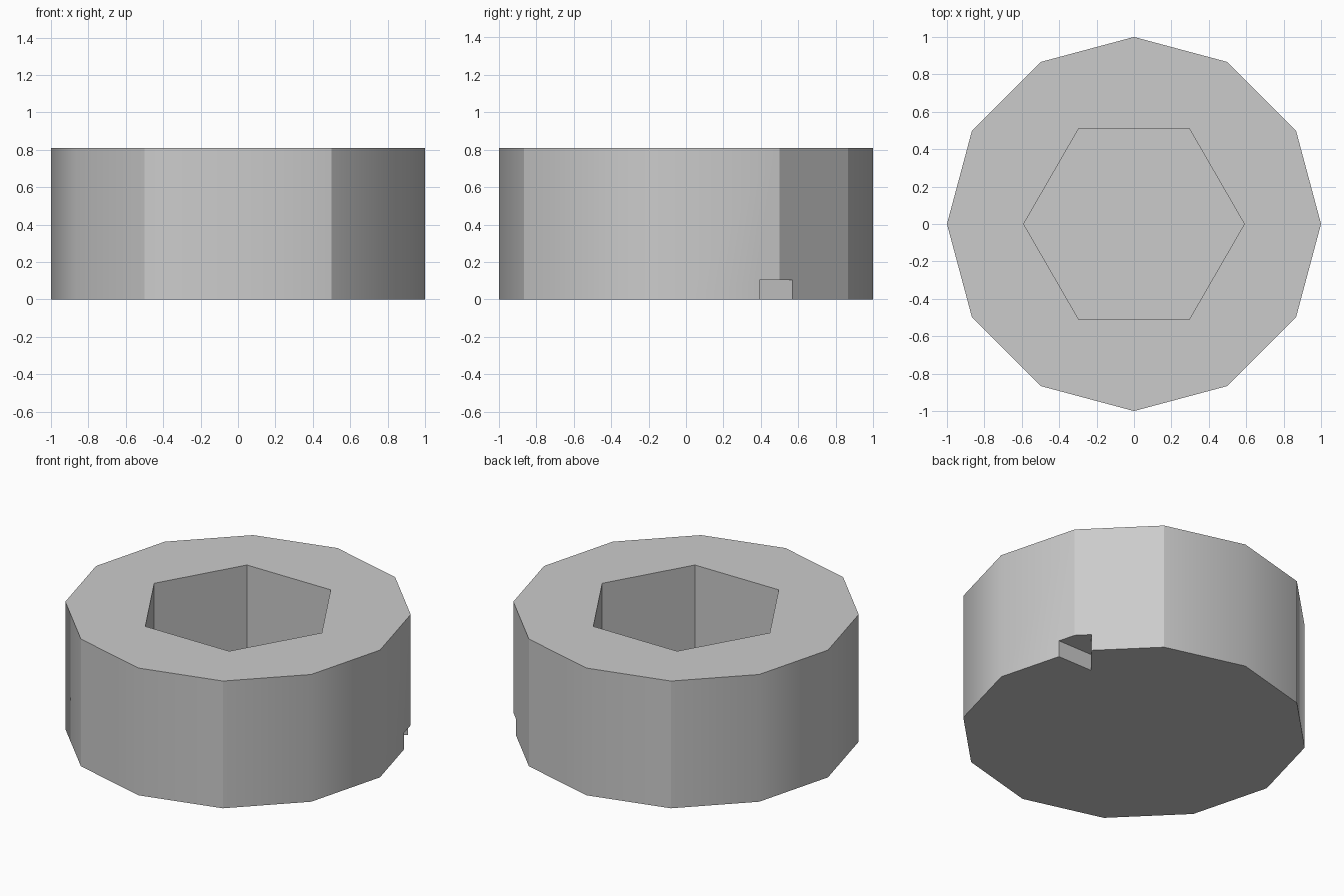
import bpy, bmesh
from math import radians, degrees, cos, sin, atan2, hypot

if "Cube" in bpy.data.objects:
    bpy.data.objects.remove(bpy.data.objects["Cube"])

HEIGHT = 0.81
SOCKET_FLOOR = 0.16
NOTCH_HEIGHT = 0.105


def ring(sides, radius):
    """Points of a regular polygon with a corner on +x."""
    step = radians(360 / sides)
    return [(radius * cos(i * step), radius * sin(i * step)) for i in range(sides)]


def prism(name, outline, bottom, top):
    """Extrude a flat outline between two heights."""
    bm = bmesh.new()
    base = bm.faces.new([bm.verts.new((x, y, bottom)) for x, y in outline])
    out = bmesh.ops.extrude_face_region(bm, geom=[base], use_keep_orig=True)
    moved = [v for v in out["geom"] if isinstance(v, bmesh.types.BMVert)]
    bmesh.ops.translate(bm, verts=moved, vec=(0, 0, top - bottom))
    bmesh.ops.recalc_face_normals(bm, faces=bm.faces)
    mesh = bpy.data.meshes.new(name)
    bm.to_mesh(mesh)
    bm.free()
    obj = bpy.data.objects.new(name, mesh)
    bpy.context.collection.objects.link(obj)
    return obj


# Twelve-sided body
body = prism("socket_body", ring(12, 1.0), 0, HEIGHT)

grey = bpy.data.materials.new("plain_grey")
grey.use_nodes = True
colour = (0.6, 0.6, 0.6, 1)
grey.diffuse_color = colour
grey.node_tree.nodes["Principled BSDF"].inputs["Base Color"].default_value = colour
body.data.materials.append(grey)

# Blind hexagonal socket, and the small notch at the foot of one corner
cutters = [
    prism("socket_cutter", ring(6, 0.59), SOCKET_FLOOR, HEIGHT + 0.2),
    prism("notch_cutter", [(0.65, 0.39), (1.1, 0.395), (1.1, 0.93)],
          -0.2, NOTCH_HEIGHT),
]
bpy.context.view_layer.objects.active = body
for cutter in cutters:
    cutter.hide_render = True
    cut = body.modifiers.new(cutter.name, "BOOLEAN")
    cut.operation = "DIFFERENCE"
    cut.solver = "EXACT"
    cut.object = cutter
    bpy.ops.object.modifier_apply(modifier=cut.name)
    bpy.data.objects.remove(cutter)

# Smooth walls, with creases at the rims, the cuts and some body corners
CREASED_CORNERS = {30, 60, 120, 240, 300}
bm = bmesh.new()
bm.from_mesh(body.data)
for face in bm.faces:
    face.smooth = True
    face.material_index = 0
for edge in bm.edges:
    mid = (edge.verts[0].co + edge.verts[1].co) / 2
    corner = round(degrees(atan2(mid.y, mid.x))) % 360
    creased = hypot(mid.x, mid.y) > 0.98 and corner in CREASED_CORNERS
    edge.smooth = not (creased or edge.calc_face_angle(0) > radians(35))
bm.to_mesh(body.data)
bm.free()
